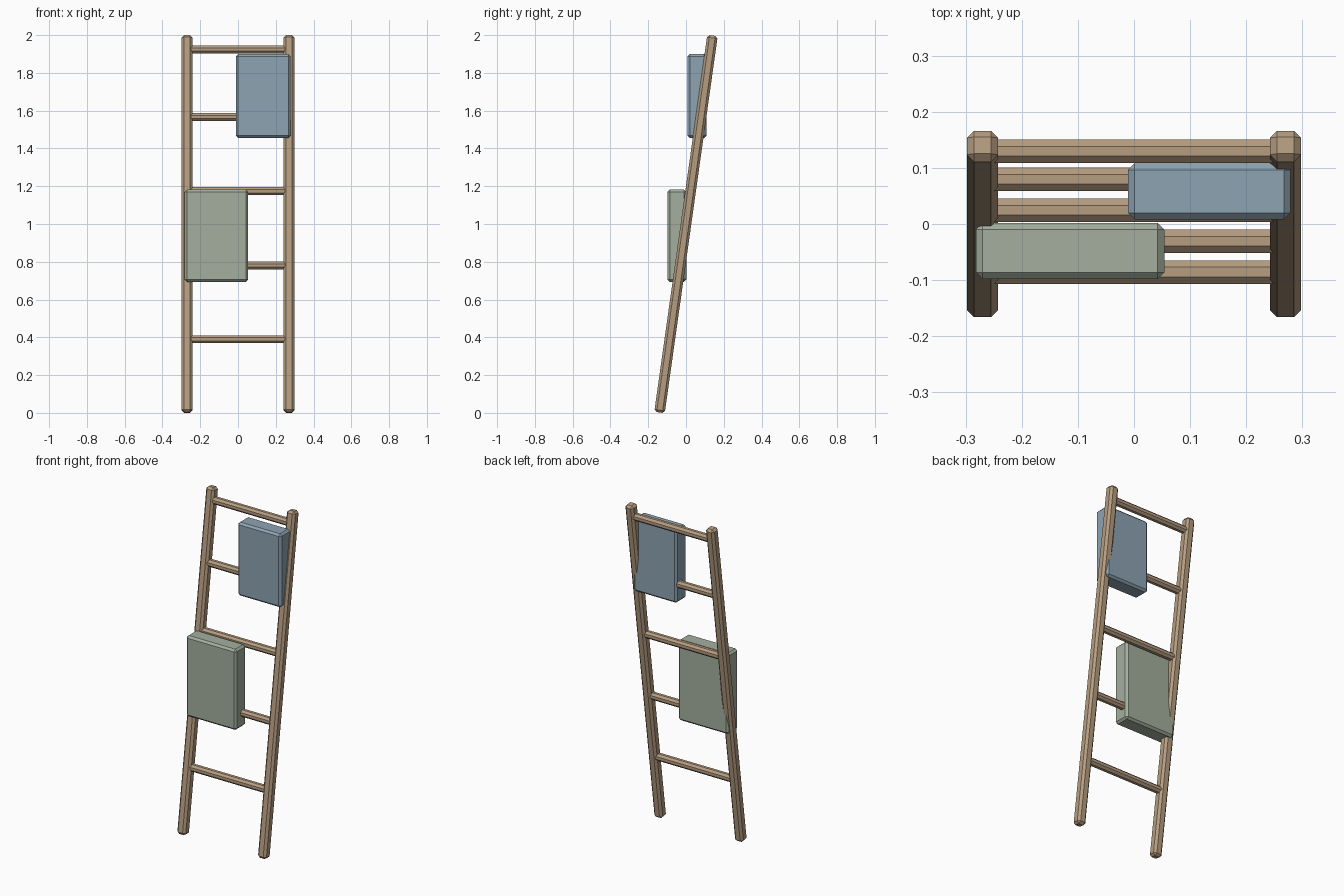
import bpy, bmesh, math
from mathutils import Matrix

if "Cube" in bpy.data.objects:
    bpy.data.objects.remove(bpy.data.objects["Cube"])

TILT = math.radians(8)


def material(name, rgb):
    m = bpy.data.materials.new(name)
    m.diffuse_color = (*rgb, 1)
    m.use_nodes = True
    m.node_tree.nodes["Principled BSDF"].inputs["Base Color"].default_value = m.diffuse_color
    return m


WOOD = material("wood", (0.47, 0.34, 0.22))
BLUE = material("blue_cloth", (0.27, 0.37, 0.45))
GREEN = material("green_cloth", (0.37, 0.43, 0.34))


def finish(name, bm, mat, loc, tilt=0.0):
    bm.transform(Matrix.Translation(loc) @ Matrix.Rotation(-tilt, 4, 'X'))
    bmesh.ops.recalc_face_normals(bm, faces=bm.faces)
    me = bpy.data.meshes.new(name)
    bm.to_mesh(me)
    bm.free()
    me.materials.append(mat)
    ob = bpy.data.objects.new(name, me)
    bpy.context.collection.objects.link(ob)
    return ob


def chamfer_box(name, loc, size, bevel, mat, tilt=0.0):
    bm = bmesh.new()
    bmesh.ops.create_cube(bm, size=1)
    bmesh.ops.scale(bm, vec=size, verts=bm.verts)
    bmesh.ops.bevel(bm, geom=bm.edges[:], offset=bevel, segments=1,
                    affect='EDGES', profile=0.5)
    return finish(name, bm, mat, loc, tilt)


def rung(name, z):
    bm = bmesh.new()
    bmesh.ops.create_cone(bm, cap_ends=True, segments=8,
                          radius1=0.0227, radius2=0.0227, depth=0.52)
    bm.transform(Matrix.Rotation(math.pi / 2, 4, 'Y')
                 @ Matrix.Rotation(math.pi / 8, 4, 'Z'))
    return finish(name, bm, WOOD, (0, (z - 1) * math.tan(TILT), z))


# leaning side rails
for side, sx in (("left", -1), ("right", 1)):
    chamfer_box(side + "_rail", (sx * 0.27, 0, 1), (0.056, 0.056, 2.0154),
                0.013, WOOD, TILT)

# rungs
for i, z in enumerate((0.39, 0.78, 1.174, 1.566, 1.924)):
    rung(f"rung_{i + 1}", z)

# folded blankets hanging over the rungs
chamfer_box("upper_blanket", (0.134, 0.058, 1.678), (0.29, 0.10, 0.444), 0.012, BLUE)
chamfer_box("lower_blanket", (-0.114, -0.048, 0.938), (0.336, 0.10, 0.488), 0.012, GREEN)
